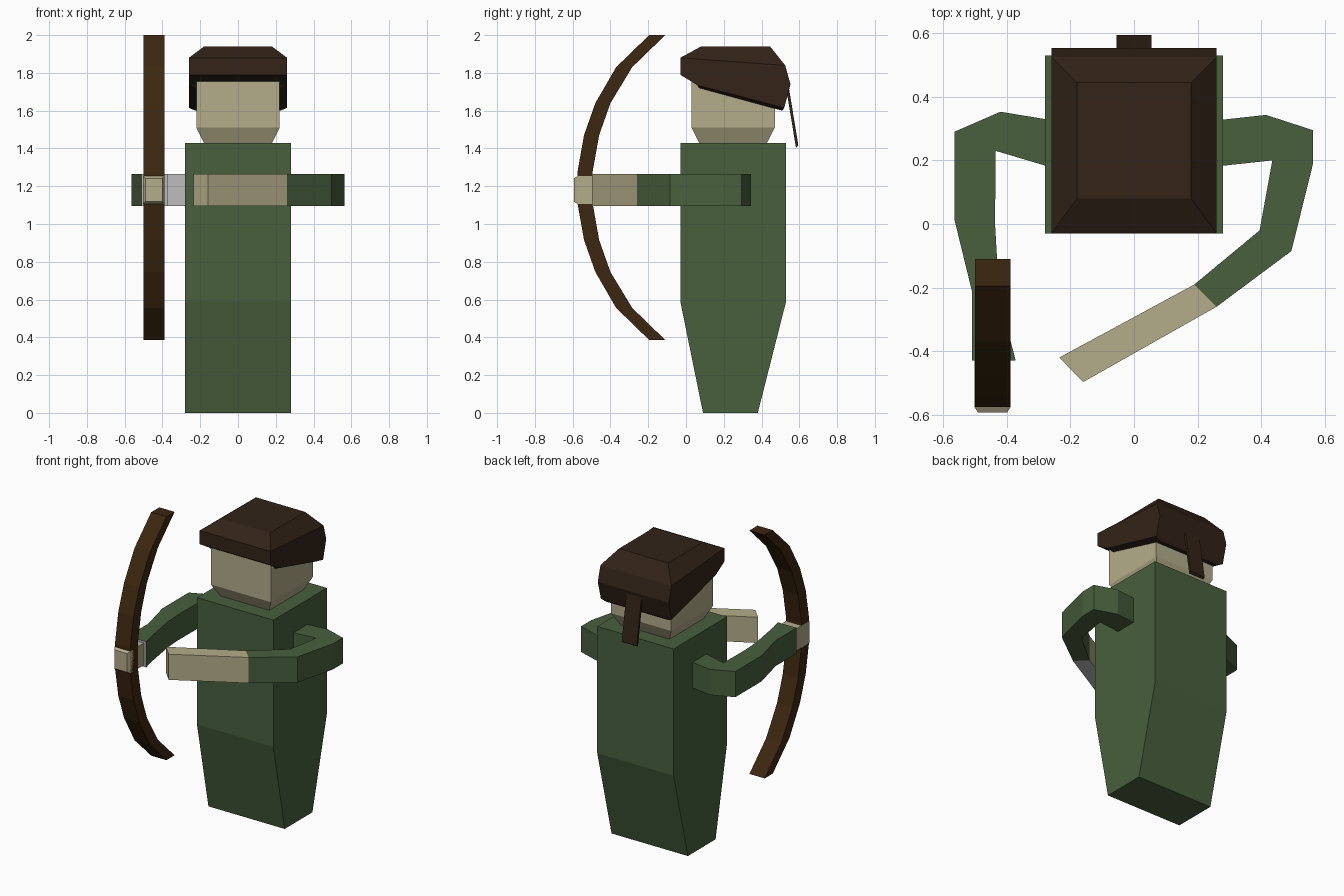
import bpy, bmesh

if "Cube" in bpy.data.objects:
    bpy.data.objects.remove(bpy.data.objects["Cube"])


def material(name, rgb):
    m = bpy.data.materials.new(name)
    m.diffuse_color = (*rgb, 1)
    m.use_nodes = True
    m.node_tree.nodes["Principled BSDF"].inputs["Base Color"].default_value = m.diffuse_color
    return m


GREEN = material("green_cloth", (0.065, 0.117, 0.047))
SKIN = material("skin", (0.456, 0.413, 0.254))
HAIR = material("dark_brown", (0.032, 0.017, 0.009))
WOOD = material("bow_wood", (0.045, 0.020, 0.005))
GREY = material("plain_grey", (0.5, 0.5, 0.5))


def loft(name, rings, mat, grey_test=None):
    """Join equal-sized rings of points into a capped solid."""
    bm = bmesh.new()
    loops = [[bm.verts.new(p) for p in ring] for ring in rings]
    n = len(loops[0])
    for a, b in zip(loops, loops[1:]):
        for i in range(n):
            j = (i + 1) % n
            bm.faces.new((a[i], a[j], b[j], b[i]))
    bm.faces.new(loops[0][::-1])
    bm.faces.new(loops[-1])
    bmesh.ops.recalc_face_normals(bm, faces=bm.faces)
    bm.normal_update()
    mesh = bpy.data.meshes.new(name)
    mesh.materials.append(mat)
    if grey_test:
        mesh.materials.append(GREY)
        for f in bm.faces:
            f.material_index = int(grey_test(f))
    bm.to_mesh(mesh)
    bm.free()
    ob = bpy.data.objects.new(name, mesh)
    bpy.context.collection.objects.link(ob)
    return ob


def side_prism(name, profile, x0, x1, mat):
    return loft(name, [[(x, y, z) for y, z in profile] for x in (x0, x1)], mat)


def flat_prism(name, outline, mat, grey_test=None, z0=1.095, z1=1.265):
    return loft(name, [[(x, y, z) for x, y in outline] for z in (z0, z1)], mat, grey_test)


def quad(hx, y0, z0, y1, z1):
    """Rectangle ring with its own height at the front and the back."""
    return [(-hx, y0, z0), (hx, y0, z0), (hx, y1, z1), (-hx, y1, z1)]


# Robe body, tapering towards the ground
side_prism("body", [(0.09, 0), (0.38, 0), (0.53, 0.59), (0.53, 1.43),
                    (-0.03, 1.43), (-0.03, 0.59)], -0.28, 0.28, GREEN)

# Head with a narrowed chin
loft("head", [quad(0.18, 0.07, 1.43, 0.43, 1.43),
              quad(0.22, 0.03, 1.51, 0.47, 1.51),
              quad(0.22, 0.03, 1.80, 0.47, 1.80)], SKIN)

# Hair cap, sloping down at the back
loft("hair", [quad(0.18, 0.08, 1.94, 0.445, 1.94),
              quad(0.26, -0.03, 1.88, 0.525, 1.84),
              quad(0.26, -0.03, 1.79, 0.553, 1.74),
              quad(0.26, 0.06, 1.735, 0.52, 1.615),
              quad(0.225, 0.07, 1.72, 0.51, 1.60)], HAIR)

# Thin ponytail
side_prism("ponytail", [(0.53, 1.72), (0.545, 1.72), (0.595, 1.415), (0.582, 1.405)],
           -0.055, 0.055, HAIR)

# Left sleeve, reaching forward to the bow, with a grey cuff end
flat_prism("left_sleeve", [(-0.25, 0.325), (-0.42, 0.353), (-0.565, 0.29), (-0.565, 0.015),
                           (-0.51, -0.21), (-0.51, -0.43), (-0.372, -0.43), (-0.39, -0.36),
                           (-0.43, -0.12), (-0.437, 0.0), (-0.435, 0.23), (-0.25, 0.175)],
           GREEN, lambda f: f.normal.y < -0.95)

# Hand closed around the bow
loft("left_hand", [[(-0.445 + sx * h, y, 1.18 + sz * v)
                    for sx, sz in ((-1, -1), (1, -1), (1, 1), (-1, 1))]
                   for h, v, y in ((0.057, 0.073, -0.43), (0.057, 0.073, -0.575),
                                   (0.046, 0.062, -0.593))], SKIN)

# Right sleeve and bare forearm, folded across the chest
flat_prism("right_sleeve", [(0.25, 0.325), (0.415, 0.343), (0.563, 0.295), (0.563, 0.19),
                            (0.495, -0.085), (0.26, -0.26), (0.19, -0.19),
                            (0.395, -0.02), (0.435, 0.20), (0.25, 0.18)], GREEN)
flat_prism("right_forearm", [(0.26, -0.26), (-0.16, -0.497), (-0.235, -0.42), (0.19, -0.19)],
           SKIN, lambda f: f.normal.z < -0.9)

# Bow: half profile (height from grip, outer y, inner y) mirrored about the grip
half = [(0.807, -0.195, -0.11), (0.637, -0.37, -0.285), (0.447, -0.48, -0.40),
        (0.277, -0.54, -0.46), (0.08, -0.575, -0.495)]
limbs = half + [(-h, o, i) for h, o, i in reversed(half)]
loft("bow", [[(-0.50, o, 1.193 + h), (-0.388, o, 1.193 + h),
              (-0.388, i, 1.193 + h), (-0.50, i, 1.193 + h)] for h, o, i in limbs], WOOD)
